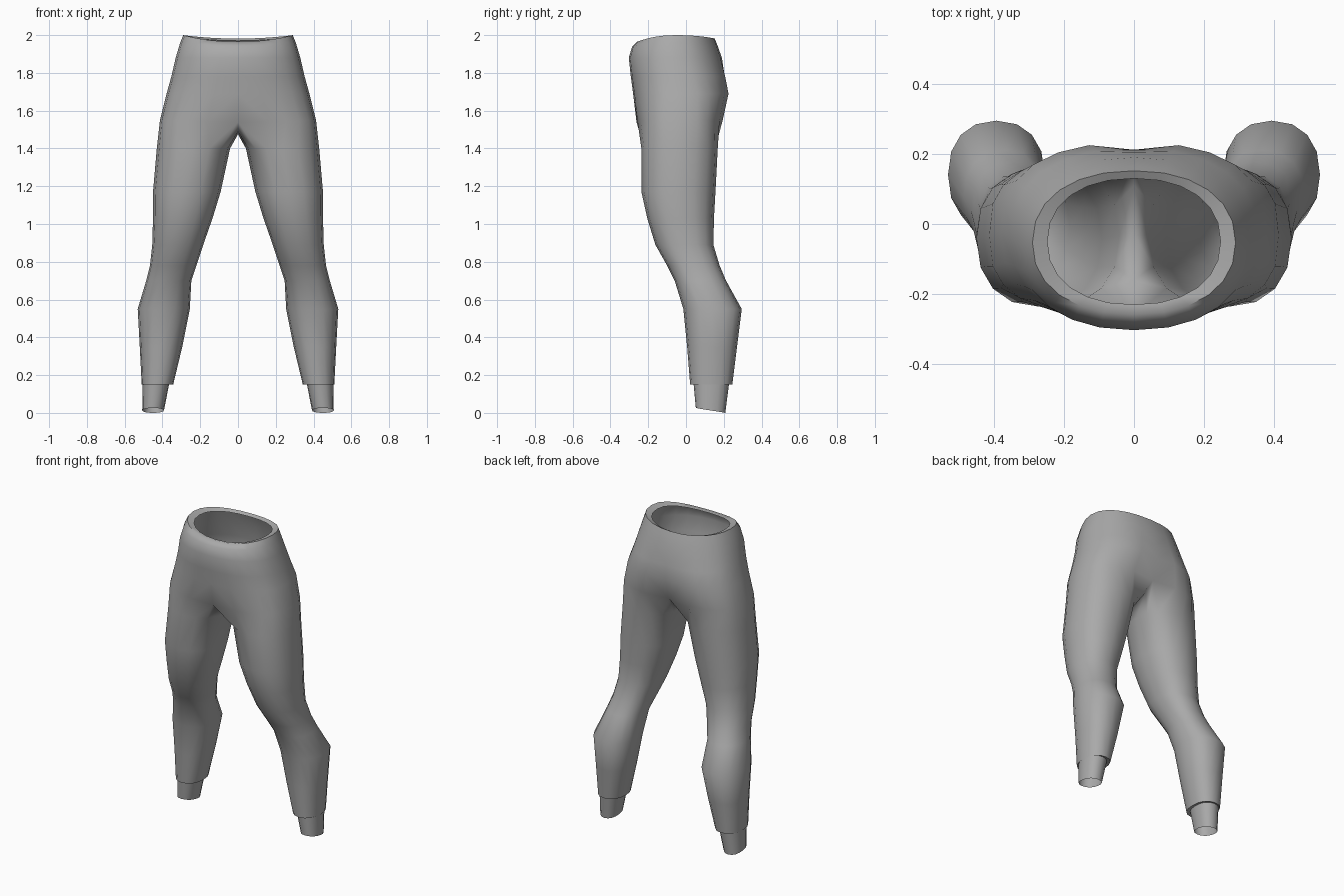
import bpy, bmesh
from math import sin, cos, radians

if "Cube" in bpy.data.objects:
    bpy.data.objects.remove(bpy.data.objects["Cube"])

def power(v, e):
    return abs(v) ** e * (1 if v >= 0 else -1)

mat = bpy.data.materials.new("grey cloth")
mat.diffuse_color = (0.4, 0.4, 0.4, 1)
mat.use_nodes = True
mat.node_tree.nodes["Principled BSDF"].inputs["Base Color"].default_value = mat.diffuse_color

bm = bmesh.new()

def bridge(a, b, closed):
    n = len(a)
    for i in range(n if closed else n - 1):
        j = (i + 1) % n
        bm.faces.new((a[i], b[i], b[j], a[j]))

# Hip half rings: z, half width, front y, back y, dip at front, dip at back, squareness, back cleft
hips = [
    (1.985, 0.247, -0.230, 0.130, 0.025, 0.015, 0.90, 0.0),
    (2.000, 0.290, -0.258, 0.152, 0.035, 0.018, 0.90, 0.0),
    (1.960, 0.306, -0.285, 0.165, 0.020, 0.010, 0.90, 0.0),
    (1.880, 0.330, -0.303, 0.190, 0.0, 0.0, 0.90, 0.0),
    (1.780, 0.353, -0.292, 0.215, 0.0, 0.0, 0.86, 0.01),
    (1.690, 0.378, -0.280, 0.232, 0.0, 0.0, 0.80, 0.02),
    (1.550, 0.413, -0.262, 0.200, 0.01, 0.0, 0.70, 0.025),
]
prev = None
for z, w, yf, yb, df, db, e, cleft in hips:
    ring = []
    for i in range(13):
        t = radians(-90 + 15 * i)
        s = sin(t)
        y = (yf + yb) / 2 + (yb - yf) / 2 * power(s, e)
        x = 0 if i in (0, 12) else w * power(cos(t), e)
        if i == 12:
            y -= cleft
        ring.append(bm.verts.new((x, y, z - (df if s < 0 else db) * s * s)))
    if prev:
        bridge(prev, ring, False)
    prev = ring

# Crotch seam closes the half ring into a leg loop
prev = prev + [bm.verts.new(p) for p in ((0, 0.11, 1.50), (0, -0.03, 1.475), (0, -0.16, 1.49))]

# Leg rings: z, inner x, outer x, front y, back y
legs = [
    (1.400, 0.042, 0.430, -0.236, 0.168),
    (1.170, 0.092, 0.450, -0.236, 0.156),
    (1.030, 0.135, 0.450, -0.205, 0.148),
    (0.890, 0.184, 0.454, -0.162, 0.145),
    (0.780, 0.220, 0.466, -0.100, 0.178),
    (0.700, 0.247, 0.486, -0.060, 0.212),
    (0.550, 0.255, 0.531, -0.014, 0.295),
    (0.350, 0.295, 0.520, 0.006, 0.270),
    (0.150, 0.343, 0.510, 0.022, 0.245),
    # hem step and ankle cuff
    (0.155, 0.364, 0.505, 0.040, 0.228),
    (0.013, 0.392, 0.507, 0.052, 0.208),
]
for k, (z, xi, xo, yf, yb) in enumerate(legs):
    ring = []
    for i in range(16):
        t = radians(-135 + 22.5 * i)
        e = 0.88
        x = (xi + xo) / 2 + (xo - xi) / 2 * power(cos(t), e)
        y = (yf + yb) / 2 + (yb - yf) / 2 * power(sin(t), e)
        dz = -0.013 * sin(t) if k == len(legs) - 1 else 0
        ring.append(bm.verts.new((x, y, z + dz)))
    bridge(prev, ring, True)
    prev = ring

bmesh.ops.recalc_face_normals(bm, faces=bm.faces)
# The upper side of the shell faces outward
side = max(bm.faces, key=lambda f: f.calc_center_median().x)
if side.normal.x < 0:
    bmesh.ops.reverse_faces(bm, faces=bm.faces)

mesh = bpy.data.meshes.new("trousers")
bm.to_mesh(mesh)
bm.free()
mesh.materials.append(mat)
trousers = bpy.data.objects.new("trousers", mesh)
bpy.context.collection.objects.link(trousers)

# Second leg and other half of the hips
mirror = trousers.modifiers.new("mirror", 'MIRROR')
mirror.use_clip = True
mirror.merge_threshold = 0.0005

bpy.context.view_layer.objects.active = trousers
trousers.select_set(True)
bpy.ops.object.shade_smooth_by_angle(angle=radians(60))
